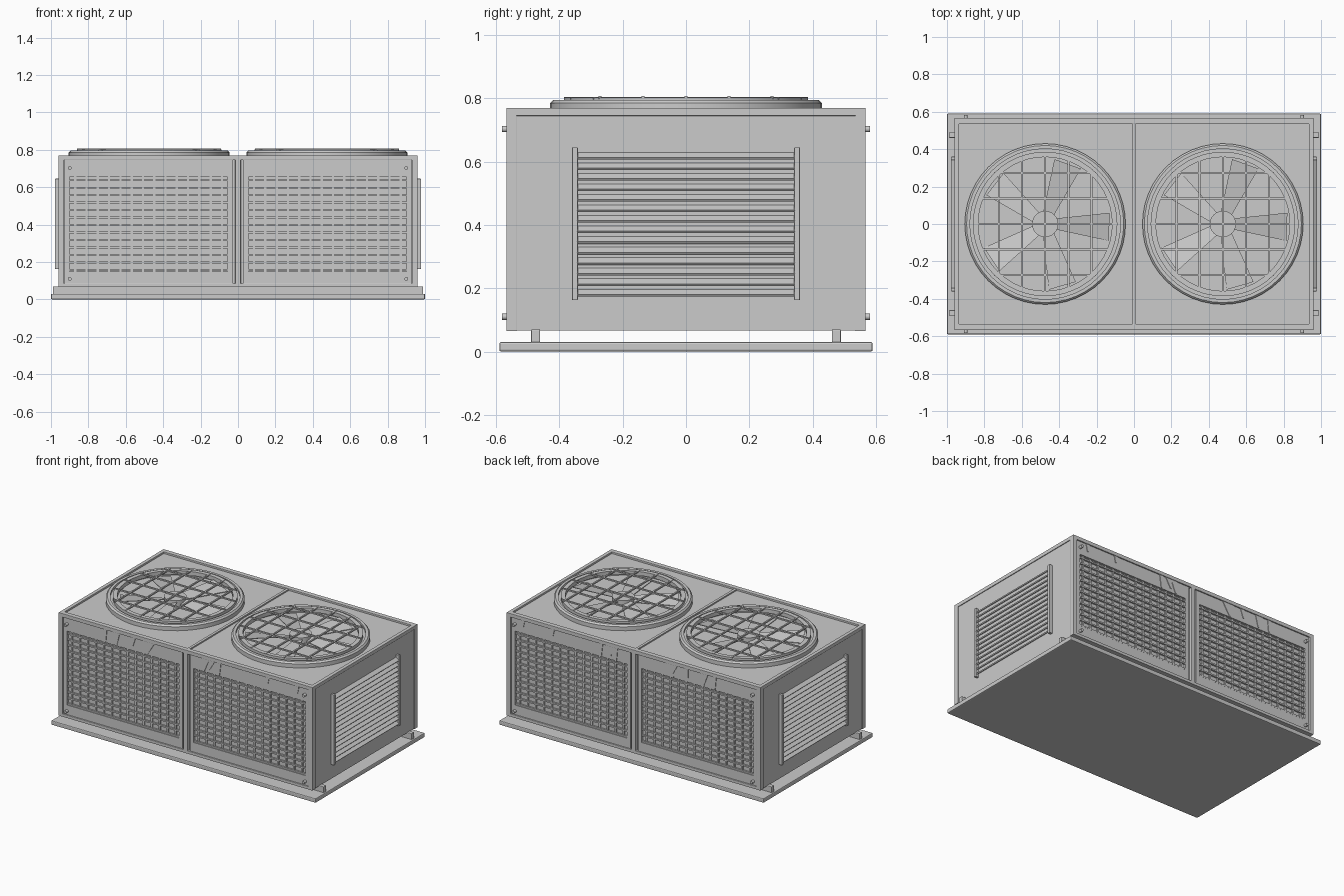
import bpy, bmesh, math
from mathutils import Matrix, Vector

if "Cube" in bpy.data.objects:
    bpy.data.objects.remove(bpy.data.objects["Cube"])


def finish(name, bm, bevel=0.0, smooth=False):
    bmesh.ops.recalc_face_normals(bm, faces=bm.faces[:])
    me = bpy.data.meshes.new(name)
    bm.to_mesh(me)
    bm.free()
    ob = bpy.data.objects.new(name, me)
    bpy.context.collection.objects.link(ob)
    if bevel:
        m = ob.modifiers.new("bevel", 'BEVEL')
        m.width = bevel
        m.segments = 2
    if smooth:
        bpy.ops.object.select_all(action='DESELECT')
        ob.select_set(True)
        bpy.context.view_layer.objects.active = ob
        bpy.ops.object.shade_smooth_by_angle(angle=math.radians(35))
    return ob


def add_box(bm, x0, x1, y0, y1, z0, z1, rot=None):
    c = Vector(((x0 + x1) / 2, (y0 + y1) / 2, (z0 + z1) / 2))
    m = Matrix.Translation(c) @ (rot or Matrix.Identity(4)) @ Matrix.Diagonal((x1 - x0, y1 - y0, z1 - z0, 1))
    bmesh.ops.create_cube(bm, size=1, matrix=m)


def boxes(name, items, bevel=0.0):
    bm = bmesh.new()
    for it in items:
        add_box(bm, *it)
    return finish(name, bm, bevel)


def lathe(name, profile, cx, n=48):
    # closed (radius, z) profile revolved about a vertical axis
    bm = bmesh.new()
    rings = [[bm.verts.new((cx + r * math.cos(2 * math.pi * i / n), r * math.sin(2 * math.pi * i / n), z))
              for r, z in profile] for i in range(n)]
    k = len(profile)
    for i in range(n):
        a, b = rings[i], rings[(i + 1) % n]
        for j in range(k):
            bm.faces.new((a[j], b[j], b[(j + 1) % k], a[(j + 1) % k]))
    return finish(name, bm, smooth=True)


def prism(bm, pts, offset):
    # extrude a flat polygon by an offset vector
    f = bm.faces.new([bm.verts.new(p) for p in pts])
    r = bmesh.ops.extrude_face_region(bm, geom=[f])
    bmesh.ops.translate(bm, verts=[v for v in r['geom'] if isinstance(v, bmesh.types.BMVert)], vec=offset)


# base slab and mounting rails
boxes("base_slab", [(-1, 1, -0.59, 0.59, 0, 0.03)], 0.006)
boxes("mounting_rails", [(-0.99, 0.99, y - 0.014, y + 0.014, 0.02, 0.07) for y in (-0.475, 0.475)], 0.003)

# cabinet core
boxes("cabinet", [(-0.955, 0.955, -0.545, 0.545, 0.066, 0.758)])

# frame around front, back and top
frame = []
for s in (-1, 1):
    ya, yb = sorted((s * 0.535, s * 0.567))
    frame += [(-0.96, 0.96, ya, yb, 0.745, 0.77), (-0.96, 0.96, ya, yb, 0.065, 0.085)]
    frame += [(x - 0.015, x + 0.015, ya, yb, 0.065, 0.77) for x in (-0.945, 0.945, 0)]
    xa, xb = sorted((s * 0.935, s * 0.96))
    frame.append((xa, xb, -0.567, 0.567, 0.745, 0.77))
boxes("cabinet_frame", frame, 0.002)
boxes("top_seam", [(-0.009, 0.009, -0.56, 0.56, 0.75, 0.767)])

# front and back coil grilles with raised panel borders
for s, side in ((-1, "front"), (1, "back")):
    for cx, half in ((-0.478, "left"), (0.478, "right")):
        ya, yb = sorted((s * 0.54, s * 0.559))
        x0, x1 = cx - 0.422, cx + 0.422
        boxes(f"{side}_{half}_panel", [
            (cx - 0.45, x0, ya, yb, 0.085, 0.745), (x1, cx + 0.45, ya, yb, 0.085, 0.745),
            (x0, x1, ya, yb, 0.655, 0.745), (x0, x1, ya, yb, 0.085, 0.15)])
        bars = []
        yc, yd = sorted((s * 0.54, s * 0.553))
        for i in range(14):
            x = x0 + 0.03 + i * (x1 - x0 - 0.06) / 13
            bars.append((x - 0.006, x + 0.006, yc, yd, 0.15, 0.655))
        yc, yd = sorted((s * 0.54, s * 0.557))
        for i in range(13):
            z = 0.157 + i * 0.04
            bars.append((x0, x1, yc, yd, z - 0.005, z + 0.005))
        boxes(f"{side}_{half}_grille", bars)

    # corner bolts
    bm = bmesh.new()
    for x in (-0.9, 0.9):
        for z in (0.11, 0.703):
            m = Matrix.Translation((x, s * 0.567, z)) @ Matrix.Rotation(math.pi / 2, 4, 'X')
            bmesh.ops.create_cone(bm, cap_ends=True, segments=12, radius1=0.01, radius2=0.01, depth=0.03, matrix=m)
    finish(f"{side}_bolts", bm, smooth=True)

    # tapered streaks hanging from the top edge
    bm = bmesh.new()
    for x, w, h, lean in ((-0.61, 0.026, 0.09, 0), (-0.53, 0.06, 0.085, 0.005), (-0.395, 0.03, 0.065, -0.01),
                          (-0.31, 0.04, 0.06, 0.015), (-0.265, 0.06, 0.09, -0.03), (0.15, 0.055, 0.09, -0.015),
                          (0.195, 0.05, 0.07, -0.02), (0.25, 0.03, 0.09, 0), (0.615, 0.03, 0.05, 0),
                          (0.84, 0.03, 0.055, 0)):
        y = s * 0.555
        prism(bm, [(x - w / 2, y, 0.75), (x + w / 2, y, 0.75), (x + lean + 0.004, y, 0.75 - h),
                   (x + lean - 0.004, y, 0.75 - h)], (0, s * 0.008, 0))
    finish(f"{side}_drip_streaks", bm)

# side louvres
for s, side in ((-1, "left"), (1, "right")):
    xa, xb = sorted((s * 0.95, s * 0.978))
    boxes(f"{side}_louvre_posts", [(xa, xb, y - 0.009, y + 0.009, 0.163, 0.645) for y in (-0.351, 0.351)], 0.002)
    tilt = Matrix.Rotation(s * math.radians(35), 4, 'Y')
    boxes(f"{side}_louvre_slats", [(s * 0.962 - 0.017, s * 0.962 + 0.017, -0.345, 0.345, z - 0.004, z + 0.004, tilt)
                                   for z in [0.187 + i * 0.0333 for i in range(14)]])

# two top fans
for cx, side in ((-0.475, "left"), (0.475, "right")):
    lathe(f"{side}_fan_shroud", [(0.43, 0.755), (0.43, 0.785), (0.42, 0.795), (0.402, 0.795), (0.402, 0.78),
                                 (0.385, 0.78), (0.385, 0.755)], cx)
    lathe(f"{side}_guard_ring", [(0.386, 0.775), (0.386, 0.802), (0.358, 0.802), (0.358, 0.775)], cx)

    # hub
    bm = bmesh.new()
    bmesh.ops.create_cone(bm, cap_ends=True, segments=32, radius1=0.07, radius2=0.07, depth=0.045,
                          matrix=Matrix.Translation((cx, 0, 0.773)))
    finish(f"{side}_fan_hub", bm, smooth=True)

    # pitched blades
    bm = bmesh.new()
    for i in range(5):
        a = 2 * math.pi * i / 5
        pts = [(0.06, -0.03, 0.764), (0.34, -0.09, 0.762), (0.345, 0.06, 0.784), (0.06, 0.03, 0.782)]
        rot = Matrix.Translation((cx, 0, 0)) @ Matrix.Rotation(a, 4, 'Z')
        prism(bm, [rot @ Vector(p) for p in pts], (0, 0, 0.004))
    finish(f"{side}_fan_blades", bm)

    # wire guard grid trimmed to the ring
    wires = []
    for k in range(-2, 3):
        d = k * 0.124
        h = math.sqrt(0.385 ** 2 - d * d)
        wires.append((cx + d - 0.005, cx + d + 0.005, -h, h, 0.796, 0.805))
        d = k * 0.136
        h = math.sqrt(0.385 ** 2 - d * d)
        wires.append((cx - h, cx + h, d - 0.005, d + 0.005, 0.798, 0.807))
    boxes(f"{side}_fan_guard", wires)
